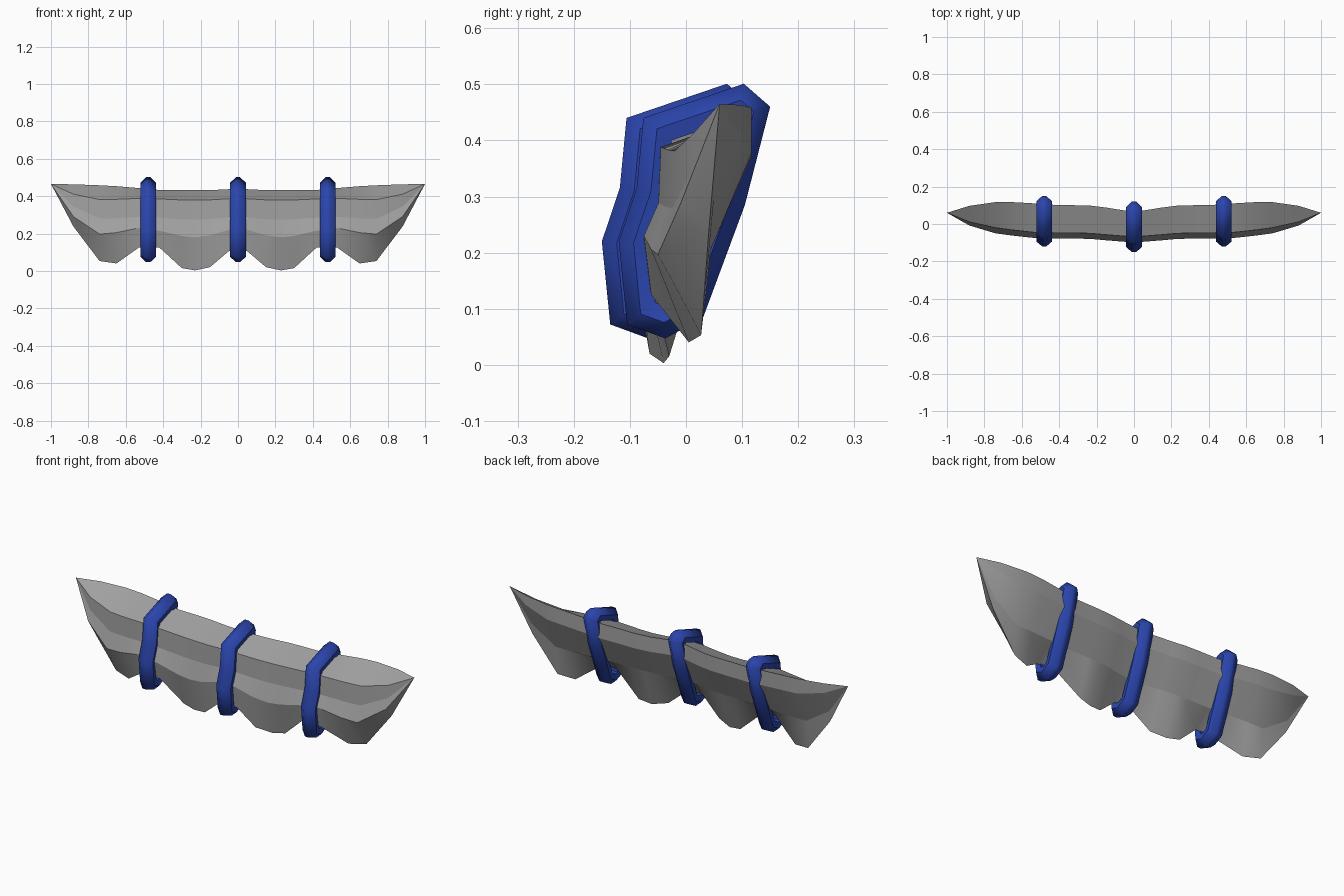
import bpy
import math
from mathutils import Vector

if "Cube" in bpy.data.objects:
    bpy.data.objects.remove(bpy.data.objects["Cube"])


def material(name, color):
    mat = bpy.data.materials.new(name)
    mat.diffuse_color = color
    mat.use_nodes = True
    mat.node_tree.nodes["Principled BSDF"].inputs["Base Color"].default_value = mat.diffuse_color
    return mat


def make_object(name, verts, faces, angle, mat):
    mesh = bpy.data.meshes.new(name)
    mesh.from_pydata(verts, [], faces)
    mesh.validate()
    obj = bpy.data.objects.new(name, mesh)
    bpy.context.collection.objects.link(obj)
    mesh.materials.append(mat)
    bpy.ops.object.select_all(action='DESELECT')
    obj.select_set(True)
    bpy.context.view_layer.objects.active = obj
    bpy.ops.object.mode_set(mode='EDIT')
    bpy.ops.mesh.select_all(action='SELECT')
    bpy.ops.mesh.remove_doubles(threshold=0.0005)
    bpy.ops.mesh.normals_make_consistent(inside=False)
    bpy.ops.object.mode_set(mode='OBJECT')
    bpy.ops.object.shade_smooth_by_angle(angle=math.radians(angle))
    return obj


grey = material("cloth_grey", (0.355, 0.355, 0.355, 1))
blue = material("band_blue", (0.024, 0.06, 0.42, 1))

# Gathered cloth stations:
# x, front y, back y, ridge z, fold z, hem y, hem z, taper towards the tip
STATIONS = [
    (0.00, -.100, .070, .440, .225, -.085, .110, 0),
    (0.05, -.095, .072, .437, .220, -.080, .105, 0),
    (0.15, -.087, .088, .432, .190, -.065, .020, 0),
    (0.23, -.080, .098, .432, .180, -.040, .003, 0),
    (0.30, -.078, .100, .433, .187, -.030, .015, 0),
    (0.42, -.077, .102, .433, .215, -.058, .125, 0),
    (0.53, -.075, .110, .443, .230, -.062, .125, 0),
    (0.65, -.062, .117, .453, .205, .005, .040, 0),
    (0.74, -.050, .117, .458, .197, .027, .053, 0),
    (0.88, -.045, .117, .462, .197, .030, .115, .35),
    (1.00, -.040, .117, .462, .197, .030, .070, 1),
]
TIP = Vector((0.06, 0.465))


def section(row):
    x, yf, yb, zr, zf, yh, zh, t = row
    pts = [
        (yb, zr),
        (yf + 0.030, zf * 0.2 + 0.342),
        (yf + 0.026, zf * 0.3 + 0.220),
        (yf, zf),
        (yh, zh),
        (yb - 0.073, 0.205),
        (yb, zr - 0.08),
    ]
    return [(x, *Vector(p).lerp(TIP, t)) for p in pts]


half = [section(r) for r in STATIONS]
rings = [[(-x, y, z) for x, y, z in s] for s in half[:0:-1]] + half
n = len(rings[0])
verts = [v for ring in rings for v in ring]
faces = [(i * n + j, i * n + (j + 1) % n, (i + 1) * n + (j + 1) % n, (i + 1) * n + j)
         for i in range(len(rings) - 1) for j in range(n)]
cloth = make_object("draped_cloth", verts, faces, 60, grey)

# Crisp folds along the length, soft pleats across it
for e in cloth.data.edges:
    a, b = (cloth.data.vertices[v].co for v in e.vertices)
    e.use_edge_sharp = abs(a.x - b.x) > 0.01

# Blue bands: faceted loops around the cloth
LOOP = [Vector(p) for p in [
    (-.076, .440), (-.088, .315), (-.120, .220), (-.105, .072), (-.037, .047),
    (.030, .083), (.105, .285), (.150, .460), (.103, .501)]]
PROFILE = [(-.011, 0), (.011, 0), (.042, .026), (.036, .054), (-.036, .054), (-.042, .026)]


def inset(i, d):
    p = LOOP[i]
    a = (p - LOOP[i - 1]).normalized()
    b = (LOOP[(i + 1) % len(LOOP)] - p).normalized()
    na, nb = Vector((-a.y, a.x)), Vector((-b.y, b.x))
    m = (na + nb).normalized()
    return p + m * min(d / max(m.dot(na), 0.3), d * 1.35)


def band(name, x0, dy):
    k, m = len(PROFILE), len(LOOP)
    verts = []
    for i in range(m):
        for px, d in PROFILE:
            q = inset(i, d)
            verts.append((x0 + px, q.x + dy, q.y))
    faces = [(i * k + j, i * k + (j + 1) % k,
              ((i + 1) % m) * k + (j + 1) % k, ((i + 1) % m) * k + j)
             for i in range(m) for j in range(k)]
    make_object(name, verts, faces, 58, blue)


band("band_left", -0.48, 0)
band("band_middle", 0, -0.03)
band("band_right", 0.48, 0)
